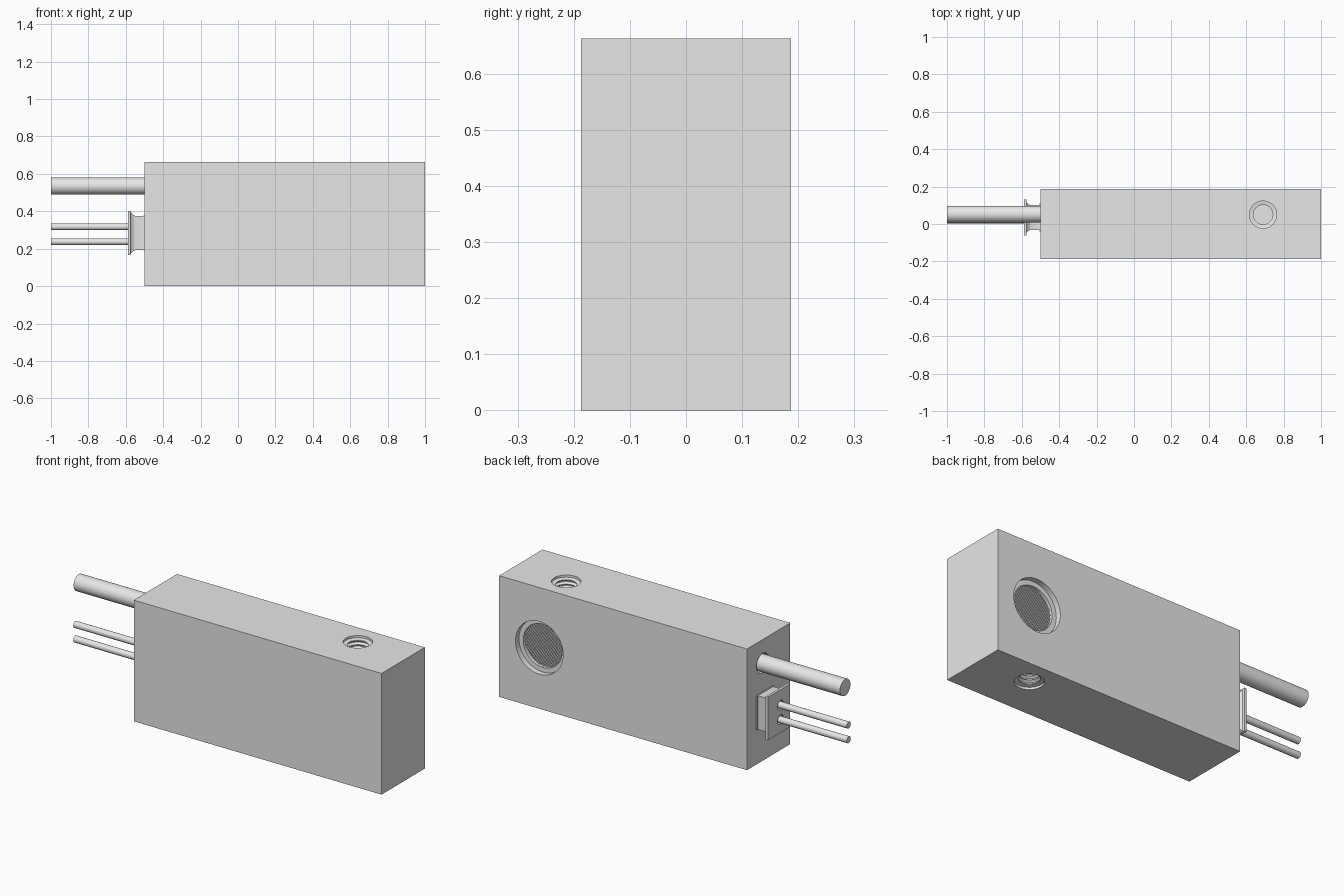
import bpy, bmesh, math
from mathutils import Vector, Matrix

if "Cube" in bpy.data.objects:
    bpy.data.objects.remove(bpy.data.objects["Cube"], do_unlink=True)

grey = bpy.data.materials.new("light_grey")
grey.use_nodes = True
grey.diffuse_color = (0.8, 0.8, 0.8, 1)
grey.node_tree.nodes["Principled BSDF"].inputs["Base Color"].default_value = (0.8, 0.8, 0.8, 1)


def finish(bm, name):
    bmesh.ops.recalc_face_normals(bm, faces=bm.faces)
    mesh = bpy.data.meshes.new(name)
    bm.to_mesh(mesh)
    bm.free()
    mesh.materials.append(grey)
    obj = bpy.data.objects.new(name, mesh)
    bpy.context.collection.objects.link(obj)
    return obj


def activate(obj):
    bpy.ops.object.select_all(action='DESELECT')
    obj.select_set(True)
    bpy.context.view_layer.objects.active = obj


def smooth(obj):
    activate(obj)
    bpy.ops.object.shade_smooth_by_angle(angle=math.radians(30))


def box(name, low, high):
    low, high = Vector(low), Vector(high)
    bm = bmesh.new()
    bmesh.ops.create_cube(bm, size=1, matrix=Matrix.Translation((low + high) / 2)
                          @ Matrix.Diagonal((high - low).to_4d()))
    return finish(bm, name)


def loft(bm, rings):
    """Join closed rings of points and cap both ends."""
    rings = [[bm.verts.new(p) for p in ring] for ring in rings]
    for a, b in zip(rings, rings[1:]):
        for i in range(len(a)):
            j = (i + 1) % len(a)
            bm.faces.new((a[i], a[j], b[j], b[i]))
    bm.faces.new(rings[0])
    bm.faces.new(rings[-1])


def turned(bm, profile, origin, direction, sides=48):
    """Loft (radius, distance) pairs around an axis."""
    place = Matrix.Translation(origin) @ Vector(direction).to_track_quat('Z', 'Y').to_matrix().to_4x4()
    angles = [math.tau * i / sides for i in range(sides)]
    loft(bm, [[place @ Vector((r * math.cos(a), r * math.sin(a), d)) for a in angles]
              for r, d in profile])


def turned_part(name, profile, origin, direction, sides=48):
    bm = bmesh.new()
    turned(bm, profile, origin, direction, sides)
    return finish(bm, name)


def cut(target, cutters):
    for cutter in cutters:
        cutter.hide_render = True
        mod = target.modifiers.new("cut", 'BOOLEAN')
        mod.operation = 'DIFFERENCE'
        mod.solver = 'EXACT'
        mod.object = cutter
        activate(target)
        bpy.ops.object.modifier_apply(modifier=mod.name)
        bpy.data.objects.remove(cutter, do_unlink=True)


HEIGHT, BACK, SEAM, LEFT_END = 0.663, 0.187, -0.068, -0.5

# Housing: thin front cover and thick rear block
box("front_cover", (LEFT_END, -BACK, 0), (1, SEAM, HEIGHT))
block = box("rear_block", (LEFT_END, SEAM, 0), (1, BACK, HEIGHT))

# Threaded ports above and below, stepped port at the back, cable hole
thread = [(0.073, -0.02), (0.073, 0.012), (0.052, 0.016)]
for turn in range(5):
    depth = 0.02 + turn * 0.022
    thread += [(0.052, depth), (0.064, depth + 0.008), (0.064, depth + 0.012), (0.052, depth + 0.02)]
filter_port = Vector((0.757, BACK, 0.333))
cable_hole = Vector((LEFT_END, 0.052, 0.535))
cut(block, [
    turned_part("top_cutter", thread, (0.69, 0.05, HEIGHT), (0, 0, -1)),
    turned_part("bottom_cutter", thread, (0.69, 0.05, 0), (0, 0, 1)),
    turned_part("back_cutter", [(0.144, -0.02), (0.144, 0.03), (0.118, 0.03), (0.118, 0.07)],
                filter_port, (0, -1, 0), 64),
    turned_part("cable_cutter", [(0.053, -0.02), (0.053, 0.06)], cable_hole, (1, 0, 0)),
])
smooth(block)

# Woven screen inside the back port
bm = bmesh.new()
pitch, radius = 0.0145, 0.118
for n in range(-7, 8):
    offset = n * pitch
    half = math.sqrt(radius ** 2 - offset ** 2)
    for along, across, lift in (((1, 0, 1), (1, 0, -1), 0.046), ((1, 0, -1), (1, 0, 1), 0.051)):
        along, across = Vector(along).normalized(), Vector(across).normalized()
        start = filter_port + across * offset - along * half - Vector((0, lift, 0))
        turned(bm, [(0.005, 0), (0.005, 2 * half)], start, along, 8)
smooth(finish(bm, "filter_screen"))

# Thick cable
smooth(turned_part("cable", [(0.045, 0), (0.045, 0.56)], (-1, 0.052, 0.535), (1, 0, 0)))

# Wire grommet: flanged plate flaring from a rectangular neck
center_y, center_z = 0.035, 0.284
bm = bmesh.new()
sections = [(-0.588, 0.096, 0.118), (-0.574, 0.096, 0.118), (-0.574, 0.08, 0.112),
            (-0.562, 0.069, 0.098), (-0.55, 0.066, 0.092), (-0.506, 0.066, 0.092),
            (-0.506, 0.074, 0.094), (LEFT_END, 0.074, 0.094)]
loft(bm, [[(x, center_y + sy * hy, center_z + sz * hz)
           for sy, sz in ((-1, -1), (1, -1), (1, 1), (-1, 1))] for x, hy, hz in sections])
grommet = finish(bm, "wire_grommet")

# Pair of thin wires in clearance holes
wires = [("upper_wire", 0.317), ("lower_wire", 0.237)]
cut(grommet, [turned_part("wire_cutter", [(0.026, -0.02), (0.026, 0.05)], (-0.588, 0.022, z), (1, 0, 0), 32)
              for _, z in wires])
smooth(grommet)
for name, z in wires:
    smooth(turned_part(name, [(0.018, 0), (0.018, 0.48)], (-1, 0.022, z), (1, 0, 0), 32))
